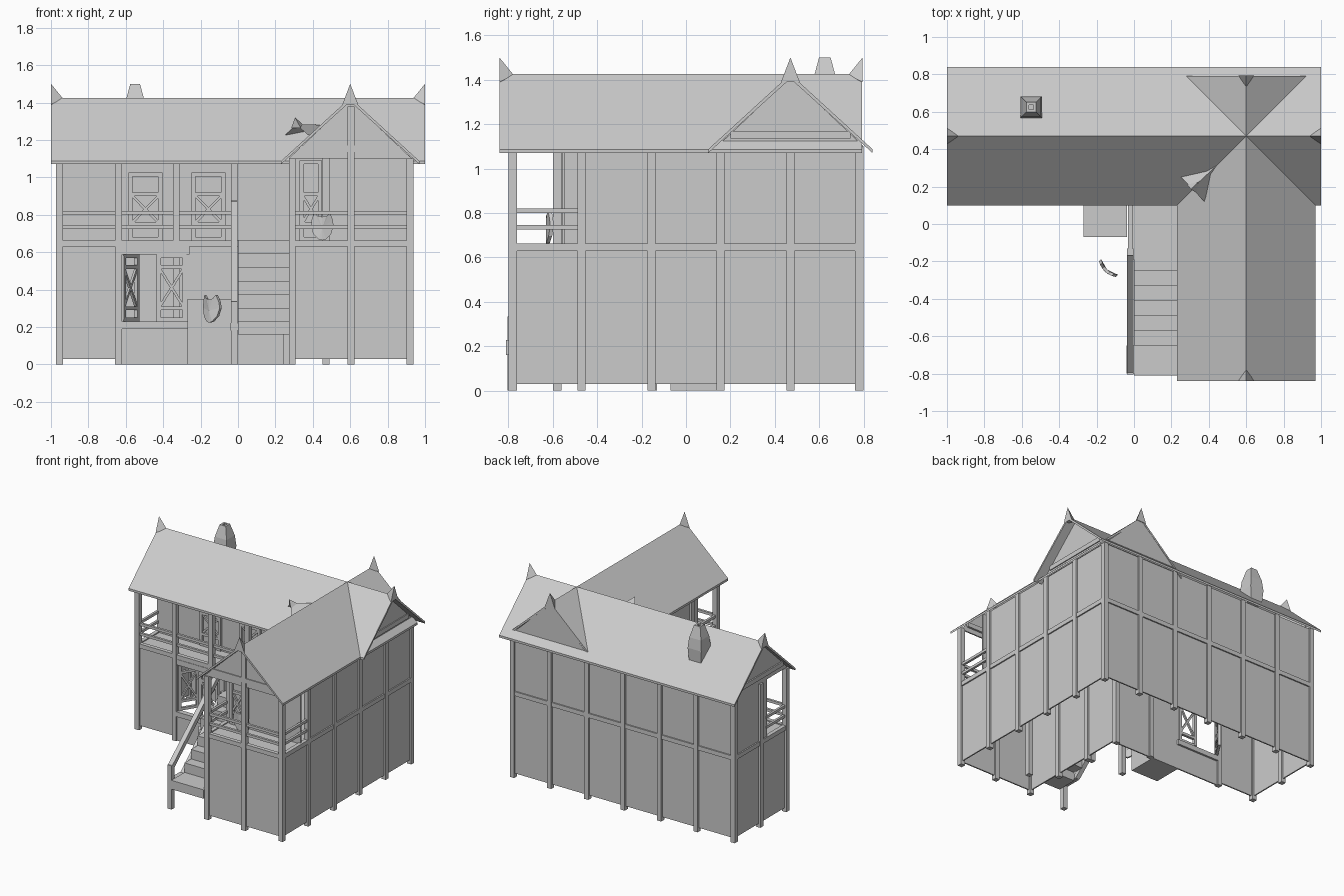
import bpy, bmesh, math
from mathutils import Vector, Matrix


def obj(name, bm):
    bmesh.ops.recalc_face_normals(bm, faces=bm.faces)
    me = bpy.data.meshes.new(name)
    bm.to_mesh(me)
    bm.free()
    o = bpy.data.objects.new(name, me)
    bpy.context.collection.objects.link(o)
    return o


def boxes(name, items):
    """One object from many (x0, x1, y0, y1, z0, z1) boxes."""
    bm = bmesh.new()
    for x0, x1, y0, y1, z0, z1 in items:
        m = Matrix.Translation(((x0 + x1) / 2, (y0 + y1) / 2, (z0 + z1) / 2)) @ \
            Matrix.Diagonal((x1 - x0, y1 - y0, z1 - z0, 1))
        bmesh.ops.create_cube(bm, size=1, matrix=m)
    return obj(name, bm)


def post(x, y, z0, z1, w=0.037):
    return (x - w / 2, x + w / 2, y - w / 2, y + w / 2, z0, z1)


def beams(name, items):
    """Square bars given as (start, end, thickness)."""
    bm = bmesh.new()
    for p, q, w in items:
        p, q = Vector(p), Vector(q)
        m = Matrix.Translation((p + q) / 2) @ (q - p).to_track_quat('Z', 'Y').to_matrix().to_4x4() @ \
            Matrix.Diagonal((w, w, (q - p).length, 1))
        bmesh.ops.create_cube(bm, size=1, matrix=m)
    return obj(name, bm)


def prism(name, prof, axis, a, b):
    """Extrude a (horizontal, z) profile along x or y from a to b."""
    bm = bmesh.new()
    put = (lambda t, h, z: (t, h, z)) if axis == 'x' else (lambda t, h, z: (h, t, z))
    r0 = [bm.verts.new(put(a, h, z)) for h, z in prof]
    r1 = [bm.verts.new(put(b, h, z)) for h, z in prof]
    bm.faces.new(r0)
    bm.faces.new(r1)
    for i in range(len(prof)):
        j = (i + 1) % len(prof)
        bm.faces.new((r0[i], r0[j], r1[j], r1[i]))
    return obj(name, bm)


def solid(name, verts, faces):
    bm = bmesh.new()
    v = [bm.verts.new(c) for c in verts]
    for f in faces:
        bm.faces.new([v[i] for i in f])
    return obj(name, bm)


# Bay grid
XS = [-0.955, -0.64, -0.33, -0.02, 0.29, 0.605, 0.92]
YS = [-0.78, -0.47, -0.155, 0.155, 0.47, 0.78]
TOP, F0, F1 = 1.10, 0.63, 0.663

# Posts
ps = [post(x, 0.78, 0, TOP) for x in XS]
ps += [post(0.92, y, 0, TOP) for y in YS[:-1]]
ps += [post(0.29, y, 0, TOP) for y in YS[:4]]
ps += [post(-0.955, y, 0, TOP) for y in (0.155, 0.47)]
ps += [post(x, 0.155, 0, TOP) for x in (-0.64, -0.02)]
ps += [post(-0.33, 0.155, F0, TOP), post(0.605, -0.78, 0, 1.38), post(0.47, -0.58, 0, 1.13)]
boxes("timber_posts", ps)

# Floor beams around the outline
h = 0.015
boxes("floor_beams", [
    (-0.955, 0.92, 0.78 - h, 0.78 + h, F0, F1), (-0.955, 0.29, 0.155 - h, 0.155 + h, F0, F1),
    (0.29, 0.92, -0.78 - h, -0.78 + h, F0, F1), (0.92 - h, 0.92 + h, -0.78, 0.78, F0, F1),
    (0.29 - h, 0.29 + h, -0.78, 0.155, F0, F1), (-0.955 - h, -0.955 + h, 0.155, 0.78, F0, F1)])
boxes("upper_floor", [(-0.95, 0.915, 0.16, 0.775, 0.64, 0.655), (0.295, 0.915, -0.775, 0.16, 0.64, 0.655)])

# Thin infill walls
t = 0.005
boxes("lower_walls", [
    (-0.955, 0.92, 0.78 - t, 0.78 + t, 0.03, F0), (-0.955 - t, -0.955 + t, 0.155, 0.78, 0.03, F0),
    (0.92 - t, 0.92 + t, -0.78, 0.78, 0.03, F0), (0.29, 0.92, -0.78 - t, -0.78 + t, 0.03, F0),
    (0.29 - t, 0.29 + t, -0.78, 0.155, 0.03, F0), (-0.955, -0.64, 0.155 - t, 0.155 + t, 0.03, F0),
    (-0.64, -0.275, 0.155 - t, 0.155 + t, 0.0, 0.2), (-0.275, 0.29, 0.155 - t, 0.155 + t, 0.0, F0)])
boxes("upper_walls", [
    (-0.955, 0.92, 0.78 - t, 0.78 + t, F0, TOP), (-0.955 - t, -0.955 + t, 0.39, 0.78, F0, TOP),
    (0.92 - t, 0.92 + t, -0.47, 0.78, F0, TOP), (0.29 - t, 0.29 + t, -0.55, 0.39, F0, TOP),
    (-0.955, 0.29, 0.39 - t, 0.39 + t, F0, 1.32), (0.29, 0.92, -0.55 - t, -0.55 + t, F0, 1.12)])

# Balcony rails
for nm, z0, z1 in (("lower_rails", 0.725, 0.745), ("upper_rails", 0.8, 0.82)):
    r = 0.009
    boxes(nm, [(-0.955, -0.02, 0.155 - r, 0.155 + r, z0, z1), (0.29, 0.92, -0.78 - r, -0.78 + r, z0, z1),
               (0.92 - r, 0.92 + r, -0.78, -0.47, z0, z1), (0.29 - r, 0.29 + r, -0.78, -0.55, z0, z1),
               (-0.955 - r, -0.955 + r, 0.155, 0.4, z0, z1)])

# Crossing roofs and gable ends
def chevron(c):
    return [(c - 0.37, 1.087), (c, 1.425), (c + 0.37, 1.087), (c + 0.37, 1.07), (c, 1.405), (c - 0.37, 1.07)]


def gable(c):
    return [(c - 0.33, 1.1), (c, 1.41), (c + 0.33, 1.1)]


prism("main_roof", chevron(0.47), 'x', -1, 1)
prism("wing_roof", chevron(0.6), 'y', -0.84, 0.792)
for nm, c, ax, a, b in (("left_gable", 0.47, 'x', -0.96, -0.95), ("right_gable", 0.47, 'x', 0.92, 0.93),
                        ("front_gable", 0.6, 'y', -0.79, -0.78), ("back_gable", 0.6, 'y', 0.78, 0.79)):
    prism(nm, gable(c), ax, a, b)
boxes("gable_ties", [(-0.97, -0.94, 0.2, 0.74, 1.135, 1.17), (0.905, 0.937, 0.2, 0.74, 1.135, 1.17),
                     (0.33, 0.87, -0.797, -0.765, 1.135, 1.17)])

# Pointed ridge finials
for nm, x, y, dx, dy in (("left", -1, 0.47, 1, 0), ("right", 1, 0.47, -1, 0),
                         ("front", 0.6, -0.84, 0, 1), ("back", 0.6, 0.795, 0, -1)):
    w = 0.042
    solid(nm + "_finial", [(x, y, 1.5), (x + w * dy, y + w * dx, 1.39), (x - w * dy, y - w * dx, 1.39),
                           (x + 0.065 * dx, y + 0.065 * dy, 1.42),
                           (x + 0.035 * dx, y + 0.035 * dy, 1.39)],
          [(0, 1, 2), (0, 3, 1), (0, 2, 3), (1, 3, 4), (2, 4, 3), (1, 4, 2)])

# Small corner dormer in the roof valley
solid("valley_dormer", [(0.31, 0.19, 1.285), (0.25, 0.25, 1.225), (0.375, 0.12, 1.225), (0.45, 0.32, 1.28),
                        (0.33, 0.21, 1.27), (0.42, 0.32, 1.24), (0.44, 0.29, 1.24)],
      [(0, 1, 5, 3), (0, 3, 6, 2), (0, 4, 1), (0, 2, 4), (1, 4, 5), (4, 2, 6), (4, 6, 5), (3, 5, 6)])
solid("dormer_finial", [(0.305, 0.185, 1.32), (0.285, 0.21, 1.265), (0.335, 0.165, 1.265), (0.345, 0.225, 1.285)],
      [(0, 1, 2), (0, 2, 3), (0, 3, 1), (1, 3, 2)])

# Tapered square chimney with a flue
rings = [(1.22, 0.05), (1.33, 0.058), (1.41, 0.05), (1.5, 0.026), (1.5, 0.012), (1.44, 0.012)]
cv = [(-0.55 + sx * r, 0.625 + sy * r, z) for z, r in rings for sx, sy in ((-1, -1), (1, -1), (1, 1), (-1, 1))]
cf = [(4 * k + i, 4 * k + (i + 1) % 4, 4 * k + 4 + (i + 1) % 4, 4 * k + 4 + i)
      for k in range(len(rings) - 1) for i in range(4)]
solid("chimney", cv, cf + [(0, 1, 2, 3), (20, 21, 22, 23)])

# Staircase, landing and handrail
steps = [(0, 0.275, -0.81, -0.65, 0.16, 0.228)]
for i in range(6):
    y = -0.65 + 0.08 * i
    z = 0.228 + 0.073 * (i + 1)
    steps.append((0, 0.275, y, y + 0.085, z - 0.075, z))
boxes("stair_steps", steps)
boxes("stair_landing", [(-0.02, 0.275, -0.19, 0.155, 0.63, 0.664)])
boxes("stair_posts", [post(-0.02, -0.785, 0, 0.335), post(-0.02, -0.15, 0, 0.88), post(0.26, -0.15, 0, 0.64)])
beams("stair_handrail", [((-0.02, -0.79, 0.315), (-0.02, -0.15, 0.862), 0.036),
                         ((-0.02, -0.15, 0.865), (-0.02, 0.155, 0.865), 0.022),
                         ((-0.02, -0.15, 0.76), (-0.02, 0.155, 0.76), 0.02),
                         ((-0.02, -0.8, 0.2), (-0.02, -0.65, 0.2), 0.04),
                         ((-0.02, -0.65, 0.19), (-0.02, -0.17, 0.62), 0.035)])


# Framed leaves with cross bracing, used for doors and shutters
def leaf(name, x, y, w, bars, crosses, angle=0):
    z0, z1, e = bars[0], bars[-1], 0.011
    items = [((s, 0, z0), (s, 0, z1), 0.022) for s in (e, w - e)]
    items += [((0, 0, z), (w, 0, z), 0.02) for z in bars]
    for a, b in crosses:
        items += [((e, 0, a), (w - e, 0, b), 0.014), ((e, 0, b), (w - e, 0, a), 0.014)]
    o = beams(name, items)
    o.location = (x, y, 0)
    o.rotation_euler.z = angle


for i, x in enumerate((-0.585, -0.248)):
    leaf("balcony_door_%d" % (i + 1), x, 0.378, 0.18, [0.67, 0.75, 0.91, 1.015], [(0.75, 0.91)])
leaf("wing_door", 0.33, -0.562, 0.12, [0.67, 0.75, 0.91, 1.08], [(0.75, 0.91)])
shut = [0.24, 0.3, 0.52, 0.58]
leaf("right_shutter", -0.435, 0.155, 0.16, shut, [(0.3, 0.52)])
leaf("left_shutter", -0.62, 0.155, 0.16, shut, [(0.3, 0.52)], math.radians(58))
boxes("shop_frame", [(-0.62, -0.26, 0.135, 0.175, 0.19, 0.228), (-0.62, -0.26, 0.137, 0.173, 0.588, 0.63)])
boxes("market_counter", [(-0.27, -0.038, -0.07, 0.15, 0, 0.35)])


# Bulged shields with two horns
def shield(name, loc, angle):
    half = [(0, 0.052), (0.022, 0.054), (0.042, 0.074), (0.056, 0.038), (0.061, 0.005), (0.048, -0.04), (0.02, -0.068)]
    ring = half + [(0, -0.074)] + [(-x, z) for x, z in half[:0:-1]]
    bm = bmesh.new()
    bulge = lambda x: 5 * x * x
    v = [[bm.verts.new((x, bulge(x) + d, z)) for x, z in ring] for d in (0, 0.016)]
    n = len(ring)
    for r in v:
        c = bm.verts.new((0, r[0].co.y, -0.01))
        for i in range(n):
            bm.faces.new((c, r[i], r[(i + 1) % n]))
    for i in range(n):
        j = (i + 1) % n
        bm.faces.new((v[0][i], v[0][j], v[1][j], v[1][i]))
    o = obj(name, bm)
    o.location = loc
    o.rotation_euler.z = angle


shield("stair_shield", (-0.155, -0.255, 0.297), math.radians(-43))
shield("balcony_shield", (0.45, -0.63, 0.737), 0)
